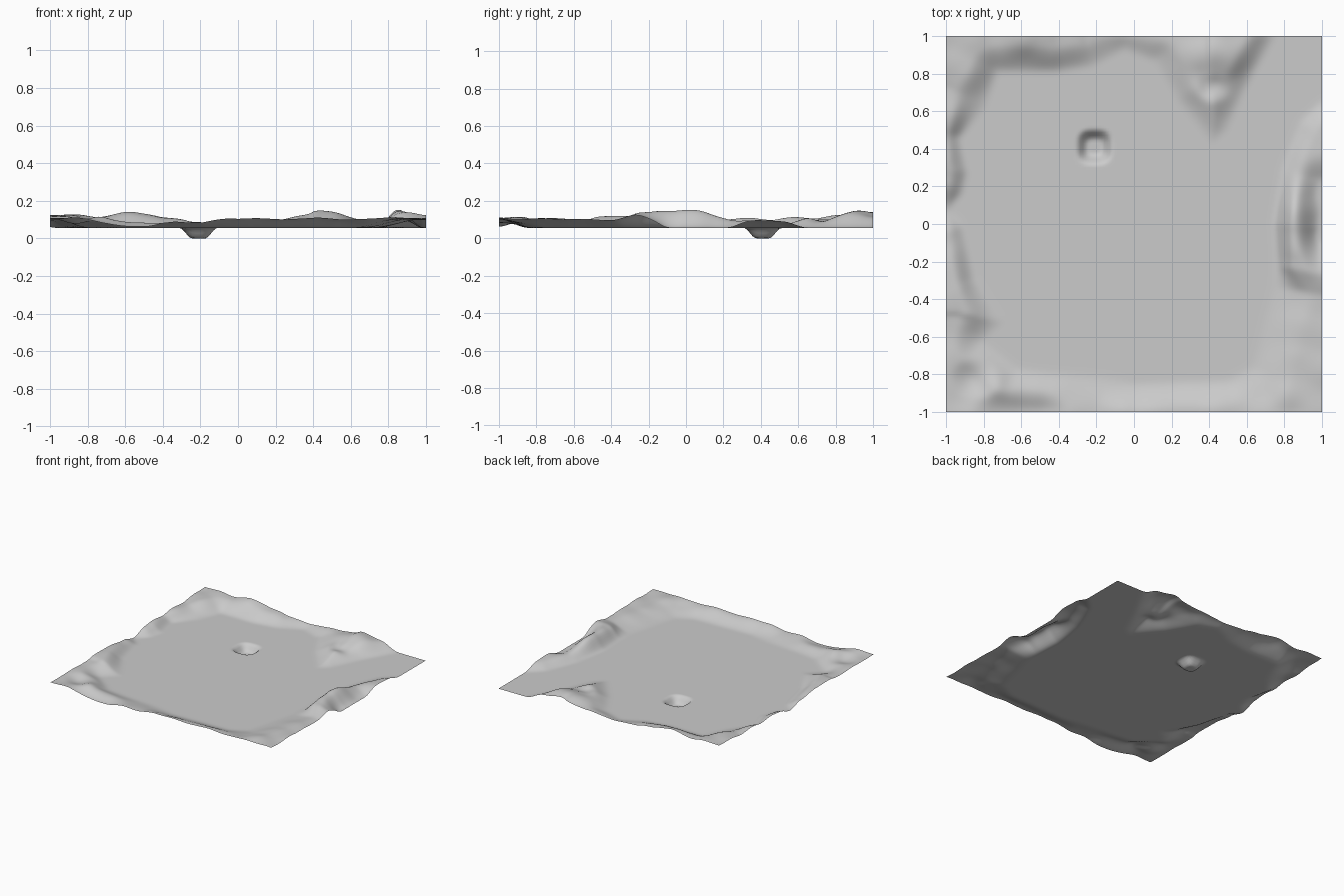
import bpy
import bmesh
from mathutils import Vector, noise
from mathutils.geometry import intersect_point_line

default_cube = bpy.data.objects.get("Cube")
if default_cube:
    bpy.data.objects.remove(default_cube, do_unlink=True)

CELLS = 140
PLAIN = 0.055

# Foot of the surrounding hills, in hundredths: x, y, slope width, rise
FOOT = [
    (-72, 80, 16, 7), (-42, 80, 15, 8), (-22, 83, 14, 3), (-5, 92, 12, 3),
    (10, 86, 15, 4), (22, 65, 15, 5), (41, 42, 20, 6), (50, 49, 20, 6),
    (60, 72, 14, 6), (79, 105, 14, 5), (105, 105, 9, 3), (102, 68, 9, 3),
    (88, 55, 11, 4), (78, 28, 10, 5), (74, 0, 10, 10), (75, -22, 10, 8),
    (73, -33, 22, 4), (62, -75, 25, 5), (50, -82, 18, 5), (0, -84, 16, 5),
    (-15, -80, 20, 3), (-45, -78, 18, 4), (-62, -76, 18, 6), (-80, -62, 16, 5),
    (-68, -52, 22, 6), (-84, -28, 12, 6), (-93, 8, 8, 4), (-88, 28, 10, 6),
    (-92, 46, 9, 5), (-78, 62, 20, 5),
]

# Extra knolls and hollows, in hundredths: x, y, x radius, y radius, rise
KNOLLS = [
    (100, 3, 15, 36, -10), (-60, -102, 28, 16, -5), (-84, -82, 14, 12, -3),
    (-102, 8, 14, 14, -4), (43, 92, 24, 18, 3), (42, 72, 10, 8, -2),
]


def smooth(t):
    t = min(max(t, 0.0), 1.0)
    return t * t * (3 - 2 * t)


def on_plain(x, y):
    """True when the point lies inside the foot line."""
    inside = False
    for a, b in zip(FOOT, FOOT[1:] + FOOT[:1]):
        if (a[1] > y) != (b[1] > y):
            if x < a[0] + (y - a[1]) * (b[0] - a[0]) / (b[1] - a[1]):
                inside = not inside
    return inside


def hill_height(x, y):
    """Rise above the plain, growing with distance from the foot line."""
    if on_plain(x, y):
        return 0.0
    point = Vector((x, y, 0))
    nearest, width, rise = float("inf"), 1, 0
    for a, b in zip(FOOT, FOOT[1:] + FOOT[:1]):
        start, end = Vector((*a[:2], 0)), Vector((*b[:2], 0))
        _, t = intersect_point_line(point, start, end)
        t = min(max(t, 0.0), 1.0)
        distance = (point - start.lerp(end, t)).length
        if distance < nearest:
            nearest = distance
            width = a[2] + (b[2] - a[2]) * t
            rise = a[3] + (b[3] - a[3]) * t
    height = rise * smooth(nearest / width)
    height *= 1 + 0.3 * noise.noise(point * 0.06)
    for kx, ky, rx, ry, lift in KNOLLS:
        d = ((x - kx) / rx) ** 2 + ((y - ky) / ry) ** 2
        height += lift * max(0.0, 1 - d) ** 2
    return max(height, 0.0) / 100


def crater_depth(x, y):
    """Bowl with a flat floor and slightly squared rim."""
    d = (abs(x + 0.21) ** 3 + abs(y - 0.41) ** 3) ** (1 / 3)
    return PLAIN * (1 - smooth((d - 0.035) / 0.065))


# Terrain sheet
bm = bmesh.new()
bmesh.ops.create_grid(bm, x_segments=CELLS, y_segments=CELLS, size=1)
for v in bm.verts:
    v.co.z = hill_height(v.co.x * 100, v.co.y * 100)

# Soften the hills, then press in the crater
for _ in range(4):
    levels = {}
    for v in bm.verts:
        around = [e.other_vert(v).co.z for e in v.link_edges]
        levels[v] = (v.co.z + sum(around) / len(around)) / 2
    for v, z in levels.items():
        v.co.z = z
for v in bm.verts:
    v.co.z += PLAIN - crater_depth(v.co.x, v.co.y)
for f in bm.faces:
    f.smooth = True

mesh = bpy.data.meshes.new("terrain")
bm.to_mesh(mesh)
bm.free()
terrain = bpy.data.objects.new("terrain", mesh)
bpy.context.collection.objects.link(terrain)

# Plain grey ground
color = (0.6, 0.6, 0.6, 1)
ground = bpy.data.materials.new("ground_grey")
ground.use_nodes = True
ground.diffuse_color = color
ground.node_tree.nodes["Principled BSDF"].inputs["Base Color"].default_value = color
mesh.materials.append(ground)
